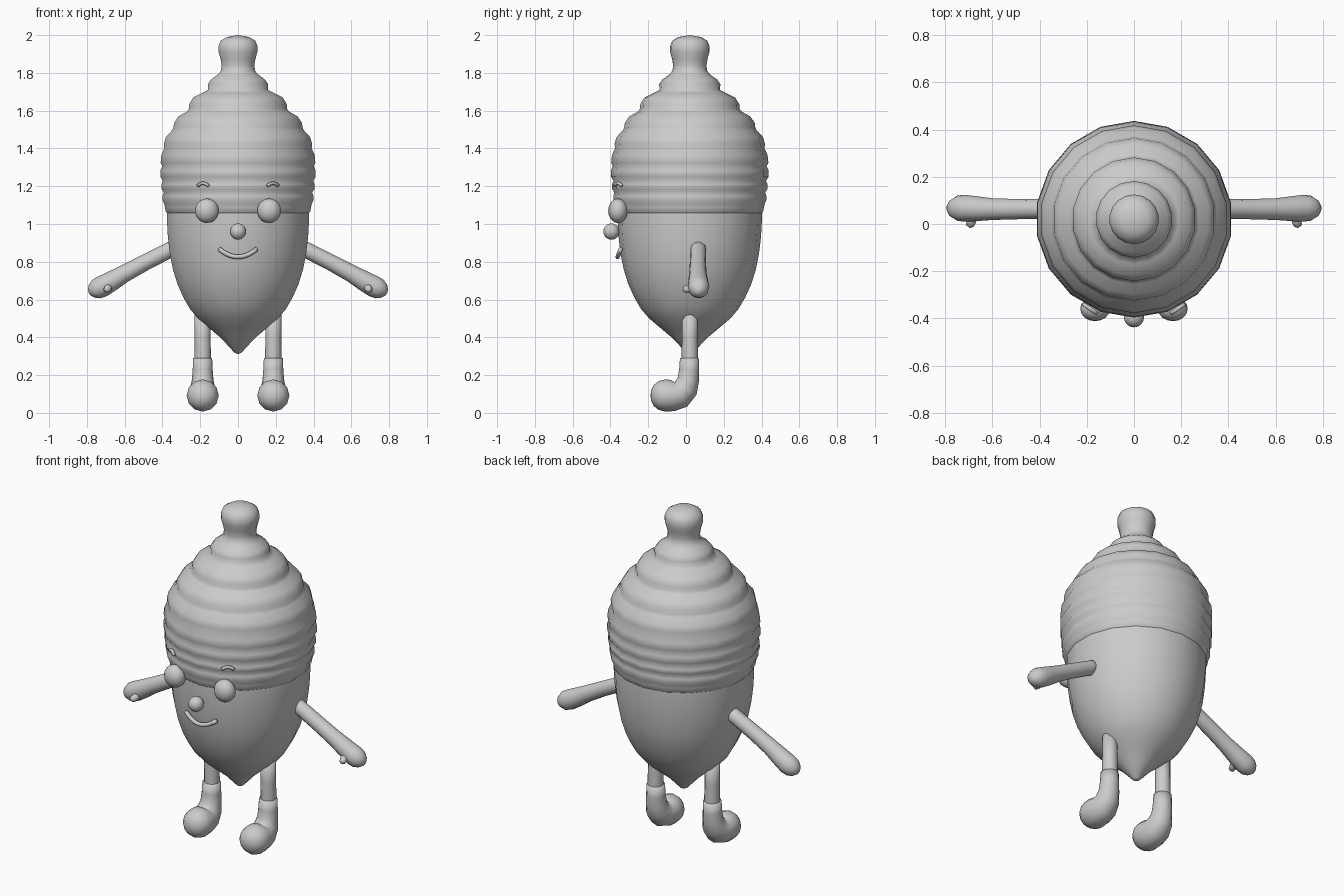
import bpy, bmesh, math
from mathutils import Vector

grey = bpy.data.materials.new("plain grey")
grey.diffuse_color = (0.6, 0.6, 0.6, 1)


def finish(name, bm, mirror=False):
    """Turn a bmesh into a smooth, optionally mirrored object."""
    bmesh.ops.remove_doubles(bm, verts=bm.verts, dist=0.0005)
    bmesh.ops.recalc_face_normals(bm, faces=bm.faces)
    me = bpy.data.meshes.new(name)
    bm.to_mesh(me)
    bm.free()
    me.materials.append(grey)
    for p in me.polygons:
        p.use_smooth = True
    ob = bpy.data.objects.new(name, me)
    bpy.context.collection.objects.link(ob)
    if mirror:
        ob.modifiers.new("mirror", 'MIRROR').use_mirror_merge = False
    return ob


def loft(bm, rings):
    """Skin a list of equally long rings of points."""
    rows = [[bm.verts.new(p) for p in ring] for ring in rings]
    n = len(rows[0])
    for a, b in zip(rows, rows[1:]):
        for i in range(n):
            j = (i + 1) % n
            bm.faces.new((a[i], a[j], b[j], b[i]))


def lathe(name, profile, sides, y):
    """Revolve (radius, z) points around a vertical axis."""
    bm = bmesh.new()
    loft(bm, [[(r * math.sin(2 * math.pi * i / sides),
                y + r * math.cos(2 * math.pi * i / sides), z)
               for i in range(sides)] for r, z in profile])
    return finish(name, bm)


def tube(name, path, normal, sides=10, mirror=False):
    """Sweep a circle along a planar path of (x, y, z, radius)."""
    pts = [Vector(p[:3]) for p in path]
    n = Vector(normal)
    rings = []
    for k, c in enumerate(pts):
        t = (pts[min(k + 1, len(pts) - 1)] - pts[max(k - 1, 0)]).normalized()
        b = t.cross(n).normalized()
        m = b.cross(t)
        rings.append([c + path[k][3] * (m * math.cos(a) + b * math.sin(a))
                      for a in (2 * math.pi * i / sides for i in range(sides))])
    bm = bmesh.new()
    loft(bm, rings)
    return finish(name, bm, mirror)


def ball(name, centre, radii, mirror=False):
    bm = bmesh.new()
    bmesh.ops.create_uvsphere(bm, u_segments=16, v_segments=10, radius=1)
    bmesh.ops.scale(bm, verts=bm.verts, vec=radii)
    bmesh.ops.translate(bm, verts=bm.verts, vec=centre)
    return finish(name, bm, mirror)


# Pointed body running up inside the cap
lathe("body", [(0, 0.31), (0.022, 0.322), (0.09, 0.395), (0.15, 0.445),
               (0.215, 0.50), (0.258, 0.55), (0.293, 0.61), (0.325, 0.68),
               (0.35, 0.76), (0.366, 0.84), (0.377, 0.93), (0.382, 1.02),
               (0.382, 1.10), (0.37, 1.25), (0.33, 1.42), (0, 1.50)], 18, 0.02)

# Ribbed cap with a knob on top
lathe("cap", [(0.378, 1.055), (0.388, 1.065), (0.393, 1.09), (0.396, 1.105),
              (0.405, 1.125), (0.405, 1.15), (0.399, 1.168),
              (0.412, 1.185), (0.412, 1.21), (0.404, 1.228),
              (0.417, 1.25), (0.417, 1.285), (0.407, 1.305),
              (0.416, 1.325), (0.412, 1.365), (0.396, 1.40),
              (0.398, 1.425), (0.388, 1.46), (0.355, 1.495),
              (0.347, 1.51), (0.344, 1.535), (0.32, 1.57), (0.275, 1.595),
              (0.263, 1.61), (0.262, 1.635), (0.24, 1.67), (0.19, 1.695),
              (0.16, 1.71), (0.162, 1.74), (0.145, 1.765), (0.11, 1.79),
              (0.092, 1.81), (0.088, 1.84), (0.094, 1.875), (0.104, 1.91),
              (0.105, 1.94), (0.093, 1.97), (0.06, 1.99), (0, 2.0)], 18, 0.02)

# Face
ball("eye", (0.165, -0.36, 1.07), (0.063, 0.052, 0.065), True)
ball("nose", (0, -0.395, 0.96), (0.043, 0.043, 0.043))


def arc(w, z, h, y, bulge, r, steps=10):
    """Curved strip with tapered ends, rising or sagging by h, wrapped in y."""
    out = []
    for i in range(steps + 1):
        u = 2 * i / steps - 1
        out.append((w * u, y + bulge * u * u, z + h * (1 - u * u), r))
    return [out[0][:3] + (0,)] + out + [out[-1][:3] + (0,)]


tube("mouth", arc(0.10, 0.868, -0.042, -0.362, 0.016, 0.012), (0, 1, 0), 8)
brow = [(x + 0.185, y + 0.02 * (x / 0.03), z, r)
        for x, y, z, r in arc(0.028, 1.202, 0.014, -0.36, 0.0, 0.009, 6)]
tube("eyebrow", brow, (0, 1, 0), 8, True)

# Arms with rounded hands and a small thumb
tube("arm", [(0.30, 0.065, 0.895, 0), (0.30, 0.065, 0.895, 0.04),
             (0.38, 0.065, 0.853, 0.042), (0.50, 0.063, 0.792, 0.043),
             (0.60, 0.063, 0.738, 0.046), (0.67, 0.065, 0.697, 0.053),
             (0.72, 0.067, 0.669, 0.057), (0.75, 0.067, 0.655, 0.053),
             (0.775, 0.067, 0.644, 0.037), (0.788, 0.067, 0.638, 0.017),
             (0.791, 0.067, 0.637, 0)], (0, 1, 0), 12, True)
tube("thumb", [(0.685, 0.05, 0.67, 0.022), (0.69, 0.01, 0.657, 0.021),
               (0.695, -0.008, 0.652, 0.017), (0.695, -0.018, 0.65, 0)],
     (1, 0, 0), 8, True)

# Legs and boots
tube("leg", [(0.187, 0.02, 0.54, 0), (0.187, 0.02, 0.54, 0.042),
             (0.187, 0.02, 0.40, 0.042), (0.187, 0.02, 0.25, 0.044)],
     (1, 0, 0), 12, True)
tube("boot", [(0.187, 0.018, 0.29, 0), (0.187, 0.018, 0.29, 0.05),
              (0.187, 0.017, 0.23, 0.053), (0.187, 0.012, 0.175, 0.057),
              (0.187, -0.002, 0.13, 0.067), (0.187, -0.032, 0.10, 0.077),
              (0.187, -0.07, 0.092, 0.083), (0.187, -0.11, 0.092, 0.085),
              (0.187, -0.145, 0.092, 0.076), (0.187, -0.17, 0.092, 0.056),
              (0.187, -0.184, 0.092, 0.03), (0.187, -0.188, 0.092, 0)],
     (1, 0, 0), 12, True)
